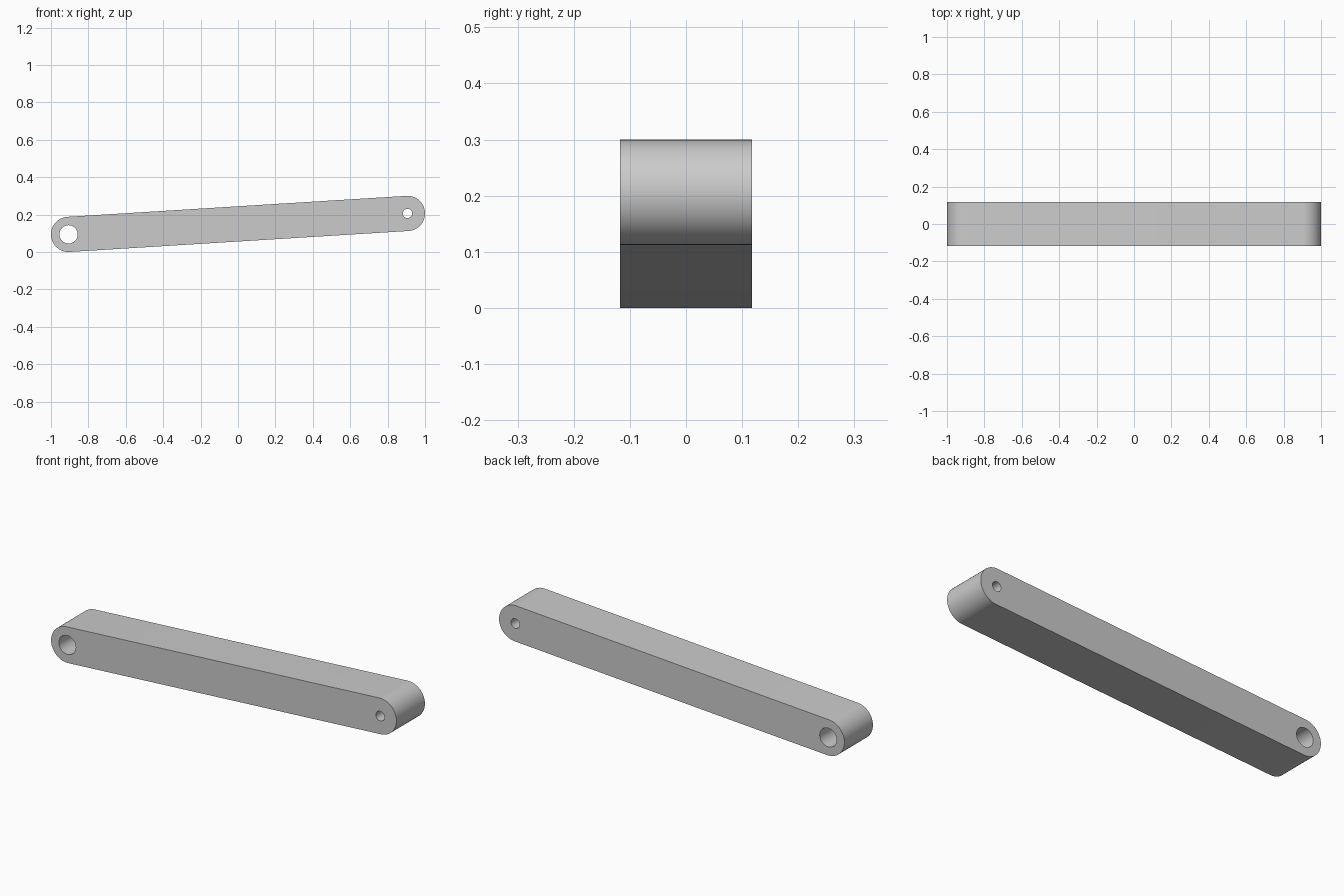
import bpy
import bmesh
from math import atan2, cos, sin, pi, radians
from mathutils import Vector

cube = bpy.data.objects.get("Cube")
if cube:
    bpy.data.objects.remove(cube, do_unlink=True)

END_RADIUS = 0.094
HALF_DEPTH = 0.118
LEFT = Vector((-0.906, 0, 0.094))
RIGHT = Vector((0.906, 0, 0.206))


def arc(centre, radius, start, sweep, steps):
    """Points along an arc in the XZ plane."""
    angles = [start + sweep * i / steps for i in range(steps + 1)]
    return [centre + Vector((cos(a) * radius, -HALF_DEPTH, sin(a) * radius)) for a in angles]


def add_loop(bm, points):
    verts = [bm.verts.new(p) for p in points]
    return [bm.edges.new((v, verts[i - 1])) for i, v in enumerate(verts)]


bm = bmesh.new()

# Rounded bar outline, tilted along the line between the two pivots
direction = RIGHT - LEFT
tilt = atan2(direction.z, direction.x)
edges = add_loop(bm, arc(RIGHT, END_RADIUS, tilt - pi / 2, pi, 32)
                 + arc(LEFT, END_RADIUS, tilt + pi / 2, pi, 32))

# Large and small pivot holes
for centre, radius in ((LEFT, 0.049), (RIGHT, 0.025)):
    edges += add_loop(bm, arc(centre, radius, 0, 2 * pi, 48)[:-1])

# Fill the front face and extrude it to the back
bmesh.ops.triangle_fill(bm, edges=edges, use_beauty=True, normal=(0, -1, 0))
extruded = bmesh.ops.extrude_face_region(bm, geom=bm.faces[:], use_keep_orig=True)
moved = [g for g in extruded["geom"] if isinstance(g, bmesh.types.BMVert)]
bmesh.ops.translate(bm, verts=moved, vec=(0, 2 * HALF_DEPTH, 0))
bmesh.ops.recalc_face_normals(bm, faces=bm.faces[:])

mesh = bpy.data.meshes.new("link_bar")
bm.to_mesh(mesh)
bm.free()
bar = bpy.data.objects.new("link_bar", mesh)
bpy.context.collection.objects.link(bar)

# Plain grey finish
grey = bpy.data.materials.new("light_grey")
grey.use_nodes = True
colour = (0.6, 0.6, 0.6, 1)
grey.diffuse_color = colour
grey.node_tree.nodes["Principled BSDF"].inputs["Base Color"].default_value = colour
mesh.materials.append(grey)

# Smooth round ends and holes, sharp rims
bpy.ops.object.select_all(action="DESELECT")
bar.select_set(True)
bpy.context.view_layer.objects.active = bar
bpy.ops.object.shade_smooth_by_angle(angle=radians(30))
